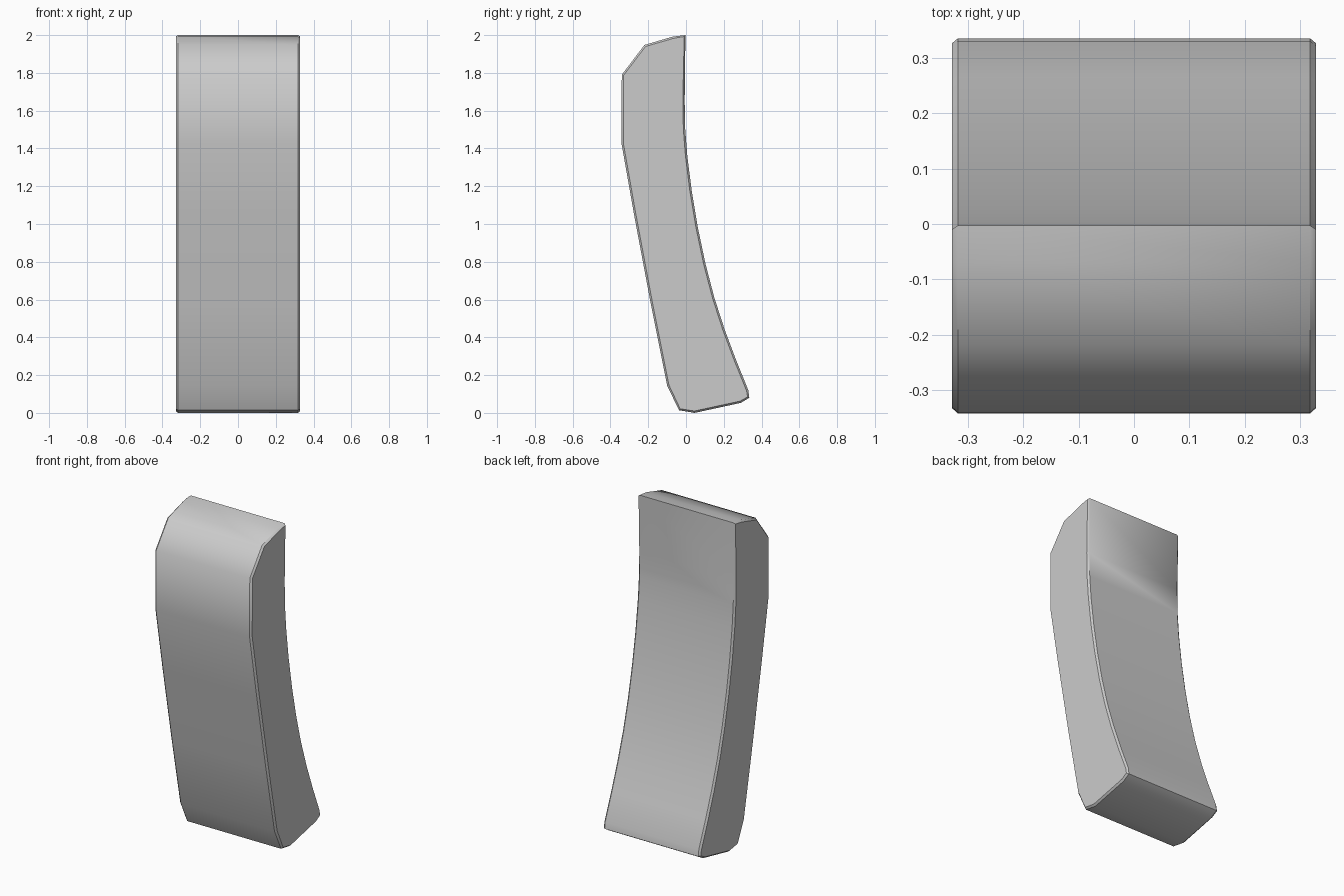
import bpy, bmesh, math

if "Cube" in bpy.data.objects:
    bpy.data.objects.remove(bpy.data.objects["Cube"])

# Side outline (y, z): over the crown, down the front, along the base
outline = [(-0.003, 2.0), (-0.07, 1.992), (-0.22, 1.948), (-0.34, 1.79),
           (-0.342, 1.43), (-0.275, 1.05), (-0.185, 0.57), (-0.1, 0.145),
           (-0.037, 0.014), (0.045, 0.0), (0.29, 0.053), (0.335, 0.08)]
# Concave back, bottom to top
outline += [(0.33, 0.12), (0.265, 0.28), (0.205, 0.44), (0.15, 0.61),
            (0.103, 0.79), (0.063, 0.98), (0.031, 1.17), (0.007, 1.36),
            (-0.004, 1.5), (-0.007, 1.65)]

HALF = 0.318   # half width before the rounded side edges
bm = bmesh.new()
rings = [[bm.verts.new((x, y, z)) for y, z in outline] for x in (-HALF, HALF)]
n = len(outline)
for i in range(n):
    j = (i + 1) % n
    bm.faces.new((rings[0][i], rings[0][j], rings[1][j], rings[1][i]))

# Side caps with a narrow raised chamfer
caps = [bm.faces.new(r) for r in rings]
bmesh.ops.recalc_face_normals(bm, faces=bm.faces)
bmesh.ops.inset_individual(bm, faces=caps, thickness=0.01, depth=0.011)

mesh = bpy.data.meshes.new("curved_block")
bm.to_mesh(mesh)
bm.free()
block = bpy.data.objects.new("curved_block", mesh)
bpy.context.collection.objects.link(block)

# Smooth the curved surfaces, keep the rims crisp
bpy.context.view_layer.objects.active = block
block.select_set(True)
bpy.ops.object.shade_smooth_by_angle(angle=math.radians(37))
